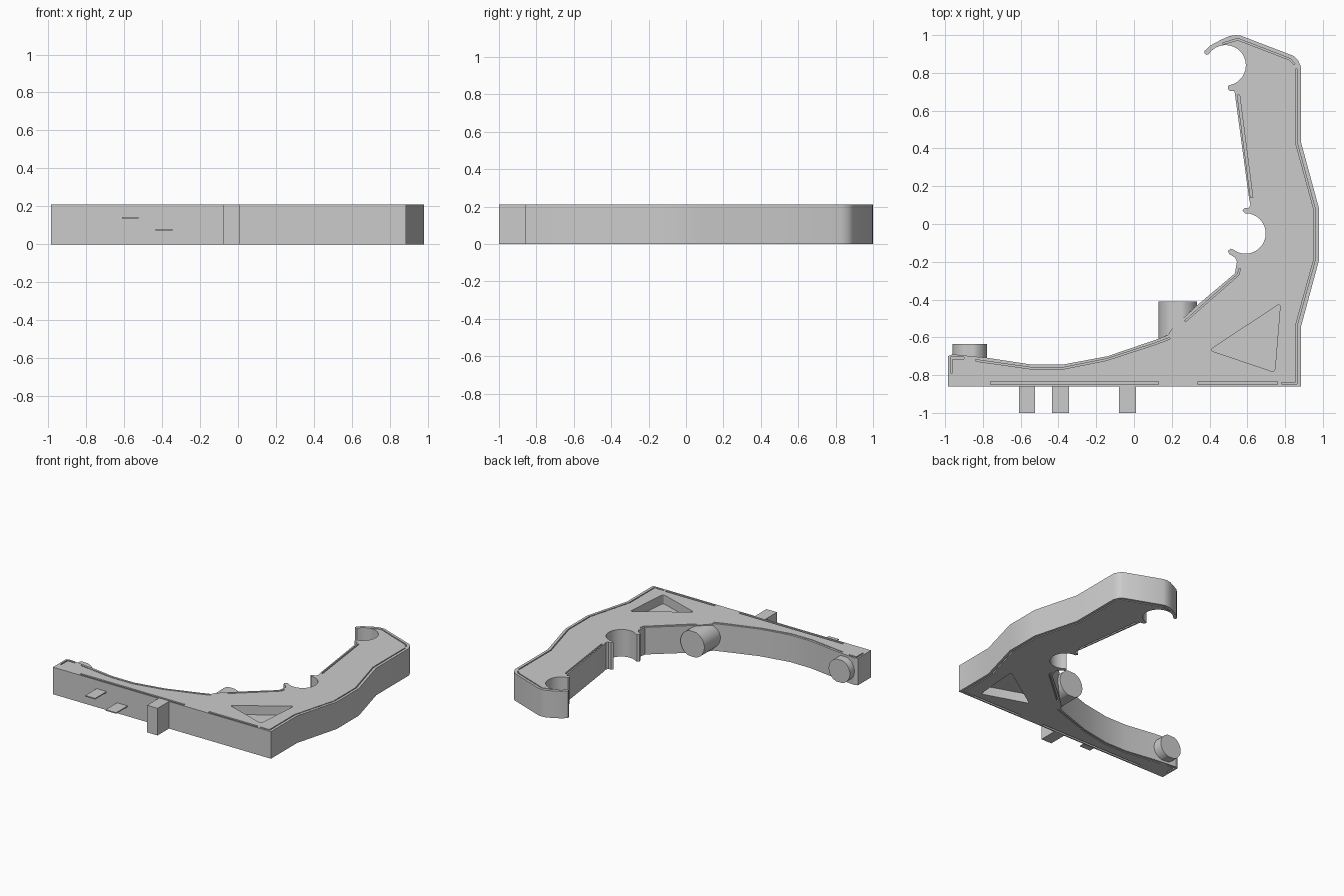
import bpy, bmesh, math
from mathutils import Vector

if "Cube" in bpy.data.objects:
    bpy.data.objects.remove(bpy.data.objects["Cube"])

H = 0.21
grey = bpy.data.materials.new("plain grey")
grey.diffuse_color = (0.6, 0.6, 0.6, 1)
grey.use_nodes = True
grey.node_tree.nodes["Principled BSDF"].inputs["Base Color"].default_value = grey.diffuse_color


def prism(name, pts, z0, z1):
    """Solid between two heights, always wound so its faces point outward."""
    n = len(pts)
    area = sum(pts[i - 1][0] * pts[i][1] - pts[i][0] * pts[i - 1][1] for i in range(n))
    if area < 0:
        pts = pts[::-1]
    bm = bmesh.new()
    low = [bm.verts.new((x, y, z0)) for x, y in pts]
    top = [bm.verts.new((x, y, z1)) for x, y in pts]
    bm.faces.new(low[::-1])
    bm.faces.new(top)
    for i in range(n):
        bm.faces.new((low[i - 1], low[i], top[i], top[i - 1]))
    mesh = bpy.data.meshes.new(name)
    bm.to_mesh(mesh)
    bm.free()
    mesh.materials.append(grey)
    ob = bpy.data.objects.new(name, mesh)
    bpy.context.collection.objects.link(ob)
    return ob


def box(name, x0, x1, y0, y1, z0, z1):
    return prism(name, [(x0, y0), (x1, y0), (x1, y1), (x0, y1)], z0, z1)


def arc(cx, cy, r, a0, a1, n=28):
    angles = [math.radians(a0 + (a1 - a0) * i / n) for i in range(n + 1)]
    return [(cx + r * math.cos(a), cy + r * math.sin(a)) for a in angles]


def ribbon(path, width):
    """Outline of a constant-width band along a path."""
    p = [Vector(q) for q in path]
    left, right = [], []
    for i, q in enumerate(p):
        a = (q - p[i - 1]).normalized() if i else (p[1] - q).normalized()
        b = (p[i + 1] - q).normalized() if i < len(p) - 1 else a
        t = (a + b).normalized()
        n = Vector((-t.y, t.x)) * (width / 2 / max(0.5, t.dot(a)))
        left.append(q + n)
        right.append(q - n)
    return [tuple(q) for q in left + right[::-1]]


def rounded(pts, r=0.022, n=4):
    """Round every corner of a polygon."""
    out = []
    for i, c in enumerate(pts):
        c = Vector(c)
        a = c + (Vector(pts[i - 1]) - c).normalized() * r
        b = c + (Vector(pts[(i + 1) % len(pts)]) - c).normalized() * r
        for k in range(n + 1):
            t = k / n
            out.append(tuple(a * (1 - t) ** 2 + c * 2 * t * (1 - t) + b * t * t))
    return out


def smooth(ob):
    bpy.ops.object.select_all(action='DESELECT')
    ob.select_set(True)
    bpy.context.view_layer.objects.active = ob
    bpy.ops.object.shade_smooth_by_angle(angle=math.radians(25))


def carve(ob, pts, z0, z1):
    """Cut a prism out of an object; a cut that fails leaves it unchanged."""
    cutter = prism("cutter", pts, z0, z1)
    cutter.hide_render = True
    mod = ob.modifiers.new("cut", 'BOOLEAN')
    mod.operation = 'DIFFERENCE'
    mod.solver = 'EXACT'
    mod.object = cutter
    bpy.context.view_layer.update()
    deps = bpy.context.evaluated_depsgraph_get()
    result = bpy.data.meshes.new_from_object(ob.evaluated_get(deps))
    ob.modifiers.clear()
    if len(result.polygons) > len(ob.data.polygons):
        ob.data = result
    bpy.data.objects.remove(cutter)


# Bracket outline: straight base, bent back, two open clips, curved inner edge
outline = [(-0.985, -0.86), (0.885, -0.86), (0.885, -0.54), (0.98, -0.19),
           (0.98, 0.08), (0.885, 0.43), (0.885, 0.83), (0.868, 0.868), (0.845, 0.89),
           (0.565, 0.997), (0.54, 1.0), (0.505, 0.995), (0.46, 0.975), (0.405, 0.945),
           (0.372, 0.915), (0.375, 0.899), (0.392, 0.897)]
outline += arc(0.485, 0.84, 0.107, 133, -82)
outline += [(0.497, 0.725), (0.50, 0.71), (0.512, 0.704), (0.532, 0.704),
            (0.61, 0.13), (0.617, 0.1), (0.605, 0.083), (0.585, 0.084), (0.574, 0.07)]
outline += arc(0.59, -0.05, 0.107, 92, -127)
outline += [(0.512, -0.13), (0.498, -0.142), (0.503, -0.158), (0.535, -0.178),
            (0.545, -0.2), (0.534, -0.262), (0.335, -0.43), (0.2, -0.555),
            (0.18, -0.588), (0.115, -0.613), (-0.14, -0.70), (-0.37, -0.743),
            (-0.55, -0.743), (-0.78, -0.708), (-0.96, -0.69), (-0.985, -0.70)]
body = prism("bracket_body", outline, 0, H)

# Blind pockets and thin grooves, cut on both faces
pockets = [
    rounded([(0.625, 0.60), (0.715, 0.69), (0.752, 0.69), (0.788, 0.435),
             (0.71, 0.285), (0.67, 0.285)]),
    rounded([(0.40, -0.668), (0.745, -0.785), (0.775, -0.42)]),
]
grooves = [
    ribbon([(0.78, -0.842), (0.86, -0.842), (0.86, -0.535), (0.956, -0.187),
            (0.956, 0.077), (0.86, 0.428), (0.86, 0.82)], 0.008),
    ribbon([(0.85, 0.845), (0.825, 0.872), (0.55, 0.978), (0.47, 0.955)], 0.008),
    ribbon([(0.553, 0.683), (0.623, 0.14)], 0.012),
    ribbon([(0.56, -0.235), (0.552, -0.268), (0.27, -0.515)], 0.008),
    ribbon([(0.19, -0.605), (0.11, -0.635), (-0.145, -0.718), (-0.37, -0.763),
            (-0.55, -0.763), (-0.84, -0.722)], 0.008),
    ribbon([(-0.90, -0.71), (-0.966, -0.71), (-0.966, -0.79)], 0.01),
    ribbon([(-0.76, -0.842), (0.13, -0.842)], 0.016),
    ribbon([(0.34, -0.842), (0.76, -0.842)], 0.016),
]
for shapes, depth in ((pockets, 0.07), (grooves, 0.012)):
    for pts in shapes:
        carve(body, pts, -0.05, depth)
        carve(body, pts, H - depth, H + 0.05)
smooth(body)


# Round pegs on the inner edge, slightly flattened above and below
def peg(name, x, r, y0, y1, half):
    bpy.ops.mesh.primitive_cylinder_add(vertices=64, radius=r, depth=y1 - y0,
                                        location=(x, (y0 + y1) / 2, H / 2),
                                        rotation=(math.pi / 2, 0, 0))
    ob = bpy.context.object
    ob.name = name
    for v in ob.data.vertices:
        v.co.y = max(-half, min(half, v.co.y))
    ob.data.materials.append(grey)
    smooth(ob)


peg("inner_peg", 0.232, 0.102, -0.64, -0.41, 0.098)
peg("end_peg", -0.87, 0.091, -0.76, -0.635, 0.087)

# Tabs under the base
box("base_tab", -0.08, 0.01, -1.0, -0.855, 0, H)
box("upper_fin", -0.61, -0.525, -1.0, -0.855, 0.136, 0.144)
box("lower_fin", -0.435, -0.345, -1.0, -0.855, 0.073, 0.081)
